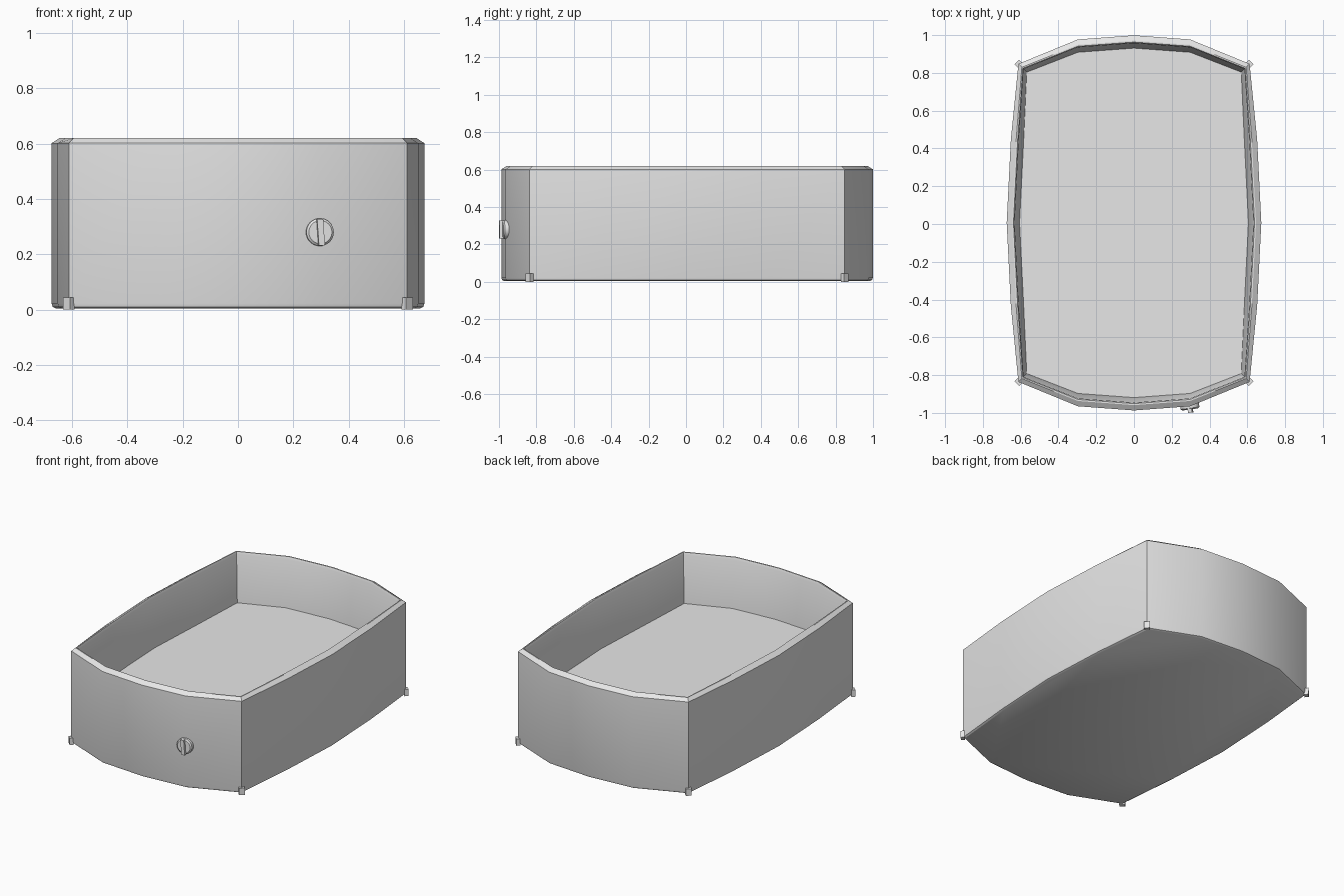
import bpy, bmesh, math
from mathutils import Matrix, Vector

cube = bpy.data.objects.get("Cube")
if cube:
    bpy.data.objects.remove(cube, do_unlink=True)

grey = bpy.data.materials.new("plain grey")
grey.use_nodes = True
tone = (0.8, 0.8, 0.8, 1)
grey.diffuse_color = tone
grey.node_tree.nodes["Principled BSDF"].inputs["Base Color"].default_value = tone


def finish(name, bm, smooth=True):
    bmesh.ops.recalc_face_normals(bm, faces=bm.faces)
    mesh = bpy.data.meshes.new(name)
    bm.to_mesh(mesh)
    bm.free()
    mesh.materials.append(grey)
    obj = bpy.data.objects.new(name, mesh)
    bpy.context.collection.objects.link(obj)
    if smooth:
        bpy.ops.object.select_all(action='DESELECT')
        obj.select_set(True)
        bpy.context.view_layer.objects.active = obj
        bpy.ops.object.shade_smooth_by_angle(angle=math.radians(30))
    return obj


def outline(d):
    """Bowed rectangle, moved inwards by d."""
    c = d * 0.65
    quarter = [(0.674 - d, 0), (0.652 - d, 0.44), (0.612 - c, 0.842 - c),
               (0.297, 0.971 - d), (0, 0.993 - d)]
    half = quarter + [(-x, y) for x, y in reversed(quarter[:-1])]
    ring = half + [(-x, -y) for x, y in half[1:-1]]
    return [(x, y + 0.006) for x, y in ring]


def box(bm, size, matrix):
    bmesh.ops.create_cube(bm, size=1, matrix=matrix @ Matrix.Diagonal((*size, 1)))


# Tub: outer wall, chamfered rim, leaning inner wall and raised floor
bm = bmesh.new()
section = [(0.016, 0.004), (0.004, 0.01), (0, 0.022), (0, 0.602), (0.028, 0.62),
           (0.036, 0.62), (0.042, 0.605), (0.068, 0.3)]
rings = [[bm.verts.new((x, y, z)) for x, y in outline(d)] for d, z in section]
for low, high in zip(rings, rings[1:]):
    n = len(low)
    for i in range(n):
        j = (i + 1) % n
        bm.faces.new((low[i], low[j], high[j], high[i]))
bm.faces.new(rings[0])
bm.faces.new(rings[-1])
finish("tub", bm)

# Small feet wrapped on the four corners
for end, sy in (("front", -1), ("back", 1)):
    for side, sx in (("left", 1), ("right", -1)):
        bm = bmesh.new()
        place = Matrix.Translation((sx * 0.612, sy * 0.843 + 0.006, 0.022))
        turn = Matrix.Rotation(math.atan2(sy, sx), 4, 'Z')
        box(bm, (0.024, 0.034, 0.044), place @ turn)
        finish(f"{end}_{side}_foot", bm, smooth=False)

# Control knob on the front, square to the curved wall
knob_place = Matrix.Translation((0.295, -0.96, 0.28)) @ Matrix.Rotation(math.radians(8), 4, 'Z')
bm = bmesh.new()
for r1, r2, depth, y in ((0.05, 0.05, 0.03, 0), (0.05, 0.042, 0.007, -0.0185)):
    bmesh.ops.create_cone(bm, cap_ends=True, segments=32, radius1=r1, radius2=r2, depth=depth,
                          matrix=knob_place @ Matrix.Translation((0, y, 0))
                          @ Matrix.Rotation(math.radians(90), 4, 'X'))
finish("knob_base", bm)

bm = bmesh.new()
box(bm, (0.022, 0.042, 0.096),
    knob_place @ Matrix.Translation((0, -0.018, 0)) @ Matrix.Rotation(math.radians(-4), 4, 'Y'))
finish("knob_grip", bm, smooth=False)
